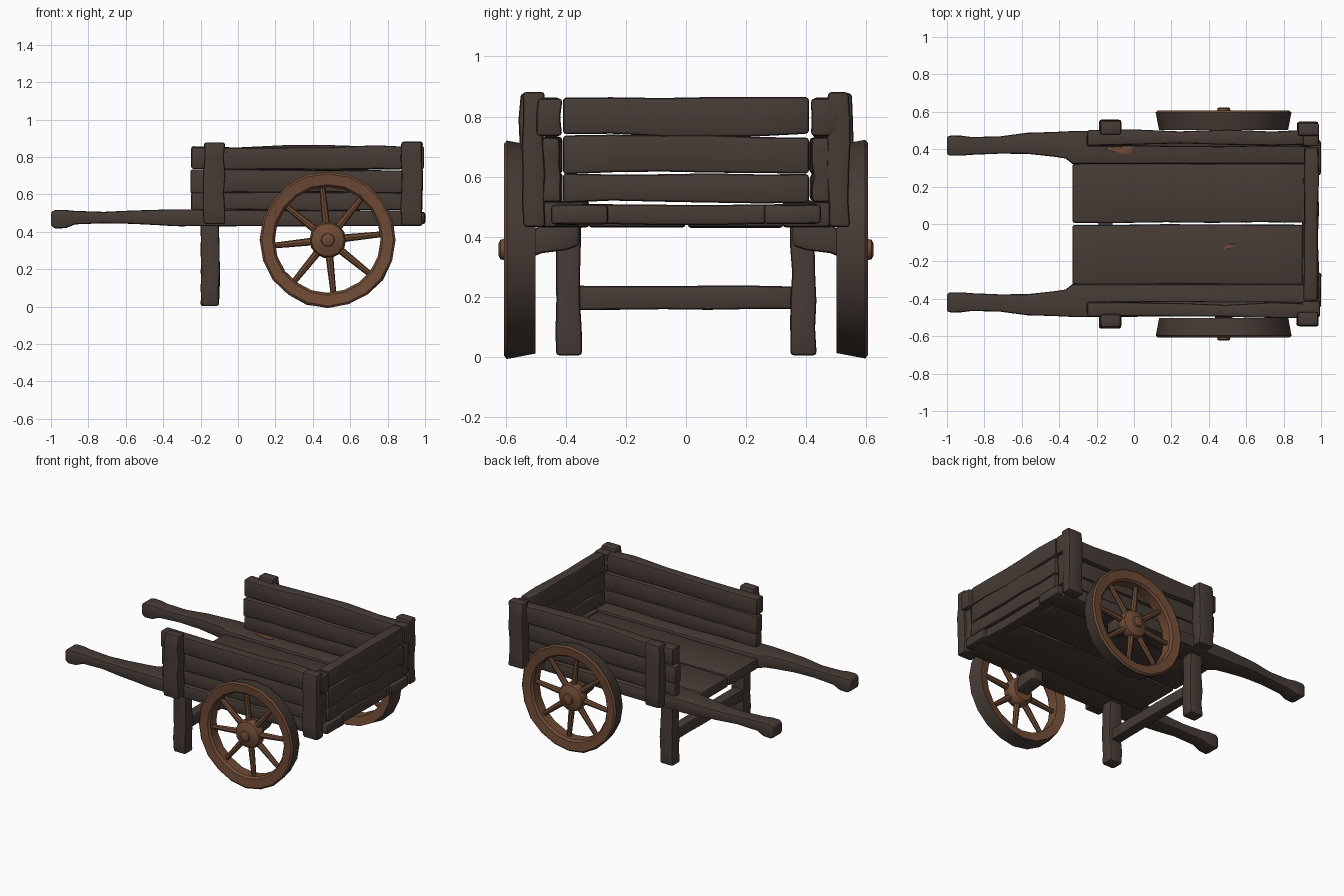
import bpy, bmesh, math, random
from mathutils import Vector, Matrix

random.seed(4)
default = bpy.data.objects.get("Cube")
if default:
    bpy.data.objects.remove(default)


def material(name, rgb):
    m = bpy.data.materials.new(name)
    m.use_nodes = True
    m.diffuse_color = (*rgb, 1)
    m.node_tree.nodes["Principled BSDF"].inputs["Base Color"].default_value = (*rgb, 1)
    return m


DARK = material("dark wood", (0.062, 0.044, 0.036))
BROWN = material("wheel wood", (0.16, 0.07, 0.036))


def finish(name, bm, *mats):
    bmesh.ops.recalc_face_normals(bm, faces=bm.faces)
    me = bpy.data.meshes.new(name)
    bm.to_mesh(me)
    bm.free()
    ob = bpy.data.objects.new(name, me)
    bpy.context.collection.objects.link(ob)
    for m in mats:
        me.materials.append(m)
    bpy.ops.object.select_all(action='DESELECT')
    ob.select_set(True)
    bpy.context.view_layer.objects.active = ob
    bpy.ops.object.shade_smooth_by_angle(angle=math.radians(38))
    return ob


def loft(name, axis, sections, bevel=0.012, mat=DARK):
    """Rectangular sections (t, b0, b1, c0, c1) joined along an axis, edges rounded."""
    bm = bmesh.new()
    rings = []
    for t, b0, b1, c0, c1 in sections:
        ring = []
        for b, c in ((b0, c0), (b1, c0), (b1, c1), (b0, c1)):
            co = [b, c]
            co.insert(axis, t)
            ring.append(bm.verts.new(co))
        rings.append(ring)
    for p, q in zip(rings, rings[1:]):
        for i in range(4):
            j = (i + 1) % 4
            bm.faces.new((p[i], p[j], q[j], q[i]))
    bm.faces.new(rings[0])
    bm.faces.new(rings[-1])
    bmesh.ops.recalc_face_normals(bm, faces=bm.faces)
    sharp = [e for e in bm.edges if e.calc_face_angle(0) > math.radians(40)]
    bmesh.ops.bevel(bm, geom=sharp, offset=bevel, segments=2, profile=0.5,
                    affect='EDGES', clamp_overlap=True)
    return finish(name, bm, mat)


def board(name, axis, lo, hi, wobble=0.005, steps=5, bevel=0.012):
    """Slightly uneven timber filling the box lo..hi."""
    b, c = [i for i in range(3) if i != axis]

    def j():
        return random.uniform(-wobble, wobble)
    sections = []
    for k in range(steps + 1):
        t = lo[axis] + (hi[axis] - lo[axis]) * k / steps
        sections.append((t, lo[b] + j(), hi[b] + j(), lo[c] + j(), hi[c] + j()))
    return loft(name, axis, sections, bevel)


def side_board(name, s, axis, lo, hi, **kw):
    """Board given for the +y side, placed on side s."""
    y0, y1 = sorted((s * lo[1], s * hi[1]))
    return board(name, axis, (lo[0], y0, lo[2]), (hi[0], y1, hi[2]), **kw)


def lathe(name, profile, segs, centre, s, closed, *mats, wobble=0.0):
    """Profile (radius, y) turned about the y axis; closed makes a ring."""
    bm = bmesh.new()
    rings = []
    for i in range(segs):
        a = 2 * math.pi * i / segs
        k = 1 + random.uniform(-wobble, wobble)
        rings.append([bm.verts.new((centre[0] + r * k * math.cos(a), s * y,
                                    centre[1] + r * k * math.sin(a))) for r, y in profile])
    n = len(profile)
    for i in range(segs):
        p, q = rings[i], rings[(i + 1) % segs]
        for k in range(n if closed else n - 1):
            m = (k + 1) % n
            bm.faces.new((p[k], p[m], q[m], q[k]))
    if not closed:
        bm.faces.new([r[0] for r in rings])
        bm.faces.new([r[-1] for r in rings])
    return finish(name, bm, *mats)


# Floor planks
board("floor_plank_left", 0, (-0.33, 0.008, 0.43), (0.92, 0.325, 0.5), wobble=0.003)
board("floor_plank_right", 0, (-0.33, -0.325, 0.43), (0.92, -0.003, 0.5), wobble=0.003)

# Tailboard planks and the beam below them
for i, (z0, z1) in enumerate(((0.515, 0.61), (0.612, 0.735), (0.738, 0.865))):
    board(f"tailboard_plank_{i + 1}", 1, (0.91, -0.41, z0), (0.985, 0.41, z1))
board("rear_beam", 1, (0.9, -0.44, 0.44), (0.98, 0.44, 0.508), wobble=0.003)

# Crossbar between the legs
board("leg_crossbar", 1, (-0.19, -0.37, 0.157), (-0.115, 0.37, 0.235), wobble=0.002)

HUB = (0.48, 0.357)
for s, side in ((1, "left"), (-1, "right")):
    # Long rail that narrows into a curved handle
    rail = [(-1, .37, .47, .43, .508), (-0.975, .365, .473, .418, .517),
            (-0.92, .365, .472, .42, .517), (-0.87, .37, .465, .44, .512),
            (-0.72, .376, .468, .446, .507), (-0.57, .375, .488, .443, .514),
            (-0.43, .36, .492, .436, .518), (-0.365, .35, .495, .432, .52),
            (-0.33, .322, .497, .43, .52), (0.3, .322, .495, .43, .515),
            (0.96, .322, .48, .432, .515)]
    loft(f"rail_{side}", 0, [(t, *sorted((s * a, s * b)), c, d) for t, a, b, c, d in rail])

    # Side walls
    side_board(f"side_plank_low_{side}", s, 0, (-0.25, 0.415, 0.515), (0.93, 0.475, 0.61))
    side_board(f"side_plank_mid_{side}", s, 0, (-0.255, 0.415, 0.608), (0.95, 0.48, 0.73))
    side_board(f"side_plank_top_{side}", s, 0, (-0.25, 0.425, 0.733), (0.985, 0.5, 0.858),
               wobble=0.008)
    # Short ends of the wall planks beside the tailboard
    side_board(f"corner_block_{side}", s, 2, (0.9, 0.42, 0.515), (0.975, 0.485, 0.73))
    side_board(f"corner_block_top_{side}", s, 2, (0.9, 0.415, 0.735), (0.99, 0.495, 0.86), steps=2)
    side_board(f"rail_end_{side}", s, 1, (0.93, 0.26, 0.442), (1.0, 0.45, 0.506),
               wobble=0.002, steps=2)

    # Upright posts
    side_board(f"front_post_{side}", s, 2, (-0.185, 0.48, 0.442), (-0.072, 0.555, 0.878))
    side_board(f"rear_post_{side}", s, 2, (0.872, 0.472, 0.432), (0.985, 0.543, 0.882))

    # Legs and axle blocks
    side_board(f"leg_{side}", s, 2, (-0.198, 0.35, 0.004), (-0.1, 0.432, 0.46), wobble=0.004)
    block = [(0.355, .44, .52, .37, .445), (0.4, .43, .53, .355, .445),
             (0.48, .43, .53, .345, .445), (0.53, .44, .52, .325, .4)]
    loft(f"axle_block_{side}", 1, [(s * t, *r) for t, *r in block])

    # Wheel rim with a dark tread
    rim = lathe(f"wheel_rim_{side}", [(0.285, 0.515), (0.345, 0.502), (0.363, 0.597),
                                      (0.352, 0.606), (0.295, 0.6), (0.283, 0.585)],
                20, HUB, s, True, BROWN, DARK, wobble=0.008)
    for f in rim.data.polygons:
        out = Vector((f.center.x - HUB[0], 0, f.center.z - HUB[1])).normalized()
        if f.normal.dot(out) > 0.8:
            f.material_index = 1

    # Hub and axle cap
    lathe(f"wheel_hub_{side}", [(0.07, 0.505), (0.092, 0.525), (0.098, 0.56), (0.088, 0.585),
                                (0.05, 0.6), (0.036, 0.603), (0.034, 0.618), (0.022, 0.624)],
          14, HUB, s, False, BROWN)

    # Spokes
    bm = bmesh.new()
    for i in range(8):
        a = math.radians(6 + 45 * i)
        d = Vector((math.cos(a), 0, math.sin(a)))
        mat = Matrix.Translation(Vector((HUB[0], s * 0.553, HUB[1])) + d * 0.185) \
            @ d.to_track_quat('Z', 'Y').to_matrix().to_4x4()
        bmesh.ops.create_cone(bm, cap_ends=True, segments=8, radius1=0.021,
                              radius2=0.015, depth=0.24, matrix=mat)
    finish(f"wheel_spokes_{side}", bm, BROWN)

# Worn patches of bare wood
loft("floor_patch", 0, [(0.48, -.135, -.128, .497, .503), (0.51, -.132, -.108, .497, .504),
                        (0.54, -.12, -.108, .497, .503)], 0.001, BROWN)
loft("rail_patch", 0, [(-0.15, .398, .405, .514, .521), (-0.04, .37, .412, .514, .522),
                       (-0.01, .385, .412, .514, .521)], 0.001, BROWN)
